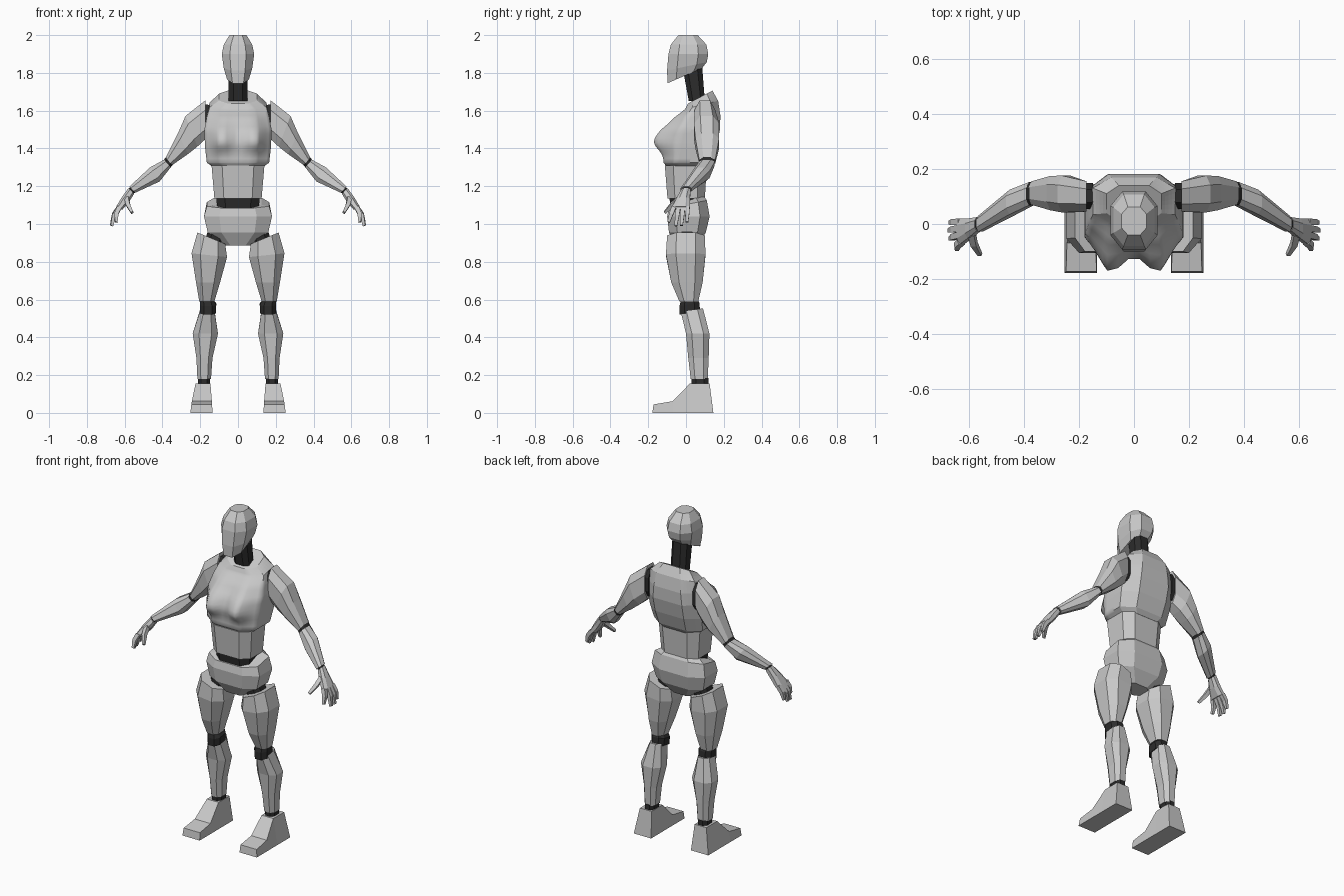
import bpy, bmesh, math
from mathutils import Vector

if "Cube" in bpy.data.objects:
    bpy.data.objects.remove(bpy.data.objects["Cube"])


def make_mat(name, v):
    m = bpy.data.materials.new(name)
    m.diffuse_color = (v, v, v, 1)
    m.use_nodes = True
    m.node_tree.nodes["Principled BSDF"].inputs["Base Color"].default_value = m.diffuse_color
    return m


SHELL = make_mat("light grey shell", 0.58)
JOINT = make_mat("dark joint", 0.025)

# Eight-sided chamfered outline and a plain four-sided one
def octagon(c):
    return [(1, -c), (1, c), (c, 1), (-c, 1), (-1, c), (-1, -c), (-c, -1), (c, -1)]


SQUARE = [(1, -1), (1, 1), (-1, 1), (-1, -1)]


def split(points, k):
    """Divide every outline edge into k pieces."""
    out = []
    for i, a in enumerate(points):
        b = points[(i + 1) % len(points)]
        out += [(a[0] + (b[0] - a[0]) * t / k, a[1] + (b[1] - a[1]) * t / k) for t in range(k)]
    return out


def level(x0, x1, y0, y1, z, tilt_x=0.0, tilt_y=0.0):
    """Ring lying flat; tilts raise its outer / rear edge."""
    return (Vector(((x0 + x1) / 2, (y0 + y1) / 2, z)),
            Vector(((x1 - x0) / 2, 0, tilt_x)), Vector((0, (y1 - y0) / 2, tilt_y)))


def slanted(xo, zo, xi, zi, y0, y1):
    """Ring for the arm, given by its upper-outer and lower-inner points."""
    return (Vector(((xo + xi) / 2, (y0 + y1) / 2, (zo + zi) / 2)),
            Vector(((xo - xi) / 2, 0, (zo - zi) / 2)), Vector((0, (y1 - y0) / 2, 0)))


def loft(name, rings, mat, outline=octagon(0.5), side=1, warp=None):
    bm = bmesh.new()
    loops = []
    for c, u, v in rings:
        row = []
        for a, b in outline:
            p = c + u * a + v * b
            if warp:
                p = warp(p)
            row.append(bm.verts.new((p.x * side, p.y, p.z)))
        loops.append(row)
    n = len(outline)
    for r0, r1 in zip(loops, loops[1:]):
        for i in range(n):
            j = (i + 1) % n
            bm.faces.new((r0[i], r0[j], r1[j], r1[i]))
    bm.faces.new(loops[0])
    bm.faces.new(loops[-1])
    bmesh.ops.recalc_face_normals(bm, faces=bm.faces)
    me = bpy.data.meshes.new(name)
    bm.to_mesh(me)
    bm.free()
    me.materials.append(mat)
    ob = bpy.data.objects.new(name, me)
    bpy.context.collection.objects.link(ob)
    return ob


# Head and neck
loft("head", [level(-.058, .058, -.098, .085, 1.785, 0, .04),
              level(-.075, .075, -.1, .11, 1.835, 0, .022),
              level(-.086, .086, -.093, .118, 1.9),
              level(-.075, .075, -.08, .108, 1.95),
              level(-.045, .045, -.04, .062, 2.0)], SHELL)
loft("neck", [level(-.05, .05, .015, .1, 1.65),
              level(-.05, .05, -.02, .085, 1.84)], JOINT)

# Chest: subdivided loft with the bust pushed forward
key = [level(-.13, .13, -.1, .11, 1.3),
       level(-.165, .165, -.118, .13, 1.325),
       level(-.175, .175, -.112, .16, 1.41),
       level(-.178, .178, -.095, .18, 1.5),
       level(-.165, .165, -.055, .182, 1.57, 0, .005),
       level(-.15, .15, -.005, .17, 1.63, 0, .022),
       level(-.1, .1, .01, .14, 1.672, 0, .034)]
chest_rings = [key[0]]
for a, b in zip(key, key[1:]):
    chest_rings += [tuple(p.lerp(q, t / 4) for p, q in zip(a, b)) for t in range(1, 5)]


def bust(p):
    if p.y < 0:
        dx = (abs(p.x) - .085) / .042
        dz = (p.z - 1.44) / (.058 if p.z > 1.44 else .04)
        p = p + Vector((0, -.066 * math.exp(-(dx * dx + dz * dz) / 2) * min(1, -p.y / .06), 0))
    return p


chest = loft("chest", chest_rings, SHELL, split(octagon(.55), 5), 1, bust)
for f in chest.data.polygons:
    f.use_smooth = f.normal.y < 0.2 and f.center.y < 0.03 and len(f.vertices) == 4

# Abdomen, waist joint, pelvis
loft("abdomen", [level(-.125, .125, -.098, .1, 1.135),
                 level(-.14, .14, -.112, .11, 1.31)], SHELL, octagon(.6))
loft("waist_joint", [level(-.11, .11, -.08, .085, 1.08),
                     level(-.115, .115, -.088, .09, 1.14)], JOINT, octagon(.6))
loft("pelvis", [level(-.075, .075, -.05, .06, .887),
                level(-.16, .16, -.09, .105, .955),
                level(-.18, .18, -.1, .125, 1.04),
                level(-.165, .165, -.09, .11, 1.105, 0, .02),
                level(-.125, .125, -.075, .09, 1.12, 0, .035)], SHELL, octagon(.55))

for side, tag in ((1, "left"), (-1, "right")):
    # Thigh, shin and dark leg joints
    loft(f"{tag}_hip_joint", [level(.08, .17, -.05, .06, .9, .03),
                              level(.07, .15, -.05, .06, .965, .03)], JOINT, side=side)
    loft(f"{tag}_thigh", [level(.125, .205, -.035, .065, .59),
                          level(.095, .222, -.078, .088, .69),
                          level(.058, .246, -.106, .103, .835, .01),
                          level(.068, .215, -.1, .1, .925, .03)], SHELL, side=side)
    loft(f"{tag}_knee_joint", [level(.118, .2, -.035, .075, .53, 0, .01),
                               level(.115, .202, -.035, .07, .575, 0, .01),
                               level(.13, .2, -.025, .06, .6)], JOINT, side=side)
    loft(f"{tag}_shin", [level(.143, .215, .025, .115, .18),
                         level(.135, .22, .012, .12, .29),
                         level(.106, .24, .0, .124, .42),
                         level(.125, .2, -.028, .09, .545, 0, .008)], SHELL, side=side)
    loft(f"{tag}_ankle_joint", [level(.148, .212, .03, .118, .145),
                                level(.148, .212, .03, .118, .186)], JOINT, side=side)
    # Foot: upright sections from heel to toe (y, inner x, outer x, top z, top inset)
    foot = []
    bm = bmesh.new()
    for y, yt, top, inset in ((.145, .125, .155, .027), (.02, .02, .155, .027),
                              (-.07, -.07, .062, .008), (-.178, -.172, .045, .005)):
        foot.append([bm.verts.new((side * x, yy, z)) for x, yy, z in (
            (.135, y, 0), (.252, y, 0), (.252 - inset, yt, top), (.135 + inset / 2.5, yt, top))])
    for r0, r1 in zip(foot, foot[1:]):
        for i in range(4):
            bm.faces.new((r0[i], r0[i - 1], r1[i - 1], r1[i]))
    bm.faces.new(foot[0])
    bm.faces.new(foot[-1])
    bmesh.ops.recalc_face_normals(bm, faces=bm.faces)
    me = bpy.data.meshes.new(f"{tag}_foot")
    bm.to_mesh(me)
    bm.free()
    me.materials.append(SHELL)
    bpy.context.collection.objects.link(bpy.data.objects.new(f"{tag}_foot", me))

    # Arm shells and dark arm joints
    loft(f"{tag}_shoulder_joint", [slanted(.15, 1.63, .15, 1.47, .055, .15),
                                   slanted(.185, 1.635, .185, 1.465, .055, .15)], JOINT, side=side)
    loft(f"{tag}_upper_arm", [slanted(.172, 1.655, .172, 1.45, .045, .155),
                              slanted(.278, 1.572, .215, 1.41, .042, .176),
                              slanted(.318, 1.48, .265, 1.37, .05, .175),
                              slanted(.383, 1.35, .348, 1.312, .07, .155)], SHELL, side=side)
    loft(f"{tag}_elbow_joint", [slanted(.378, 1.358, .342, 1.318, .072, .153),
                                slanted(.396, 1.335, .36, 1.295, .068, .15)], JOINT, side=side)
    loft(f"{tag}_forearm", [slanted(.392, 1.34, .356, 1.3, .068, .152),
                            slanted(.465, 1.3, .415, 1.225, .035, .125),
                            slanted(.575, 1.198, .543, 1.166, -.028, .03)], SHELL, side=side)
    loft(f"{tag}_wrist_joint", [slanted(.565, 1.2, .538, 1.173, -.02, .025),
                                slanted(.582, 1.185, .555, 1.158, -.022, .022)], JOINT, side=side)
    loft(f"{tag}_palm", [slanted(.58, 1.19, .55, 1.16, -.025, .025),
                         slanted(.615, 1.142, .578, 1.115, -.052, .02),
                         slanted(.645, 1.092, .613, 1.075, -.076, .02)], SHELL, side=side)
    # Fingers and thumb: (root, tip)
    digits = {"little_finger": ((.63, .008, 1.09), (.668, .005, 1.01)),
              "ring_finger": ((.63, -.016, 1.09), (.672, -.024, .992)),
              "middle_finger": ((.63, -.04, 1.09), (.668, -.054, .99)),
              "index_finger": ((.628, -.064, 1.09), (.645, -.092, 1.01)),
              "thumb": ((.59, -.035, 1.135), (.56, -.112, 1.06))}
    for part, (root, tip) in digits.items():
        a, b = Vector(root), Vector(tip)
        d = (b - a).normalized()
        u = d.cross(Vector((0, 1, 0))).normalized()
        v = d.cross(u)
        mid = a.lerp(b, .5) + Vector((.007, 0, .004))
        loft(f"{tag}_{part}", [(p, u * r, v * r) for p, r in ((a, .012), (mid, .011), (b, .007))],
             SHELL, SQUARE, side)
